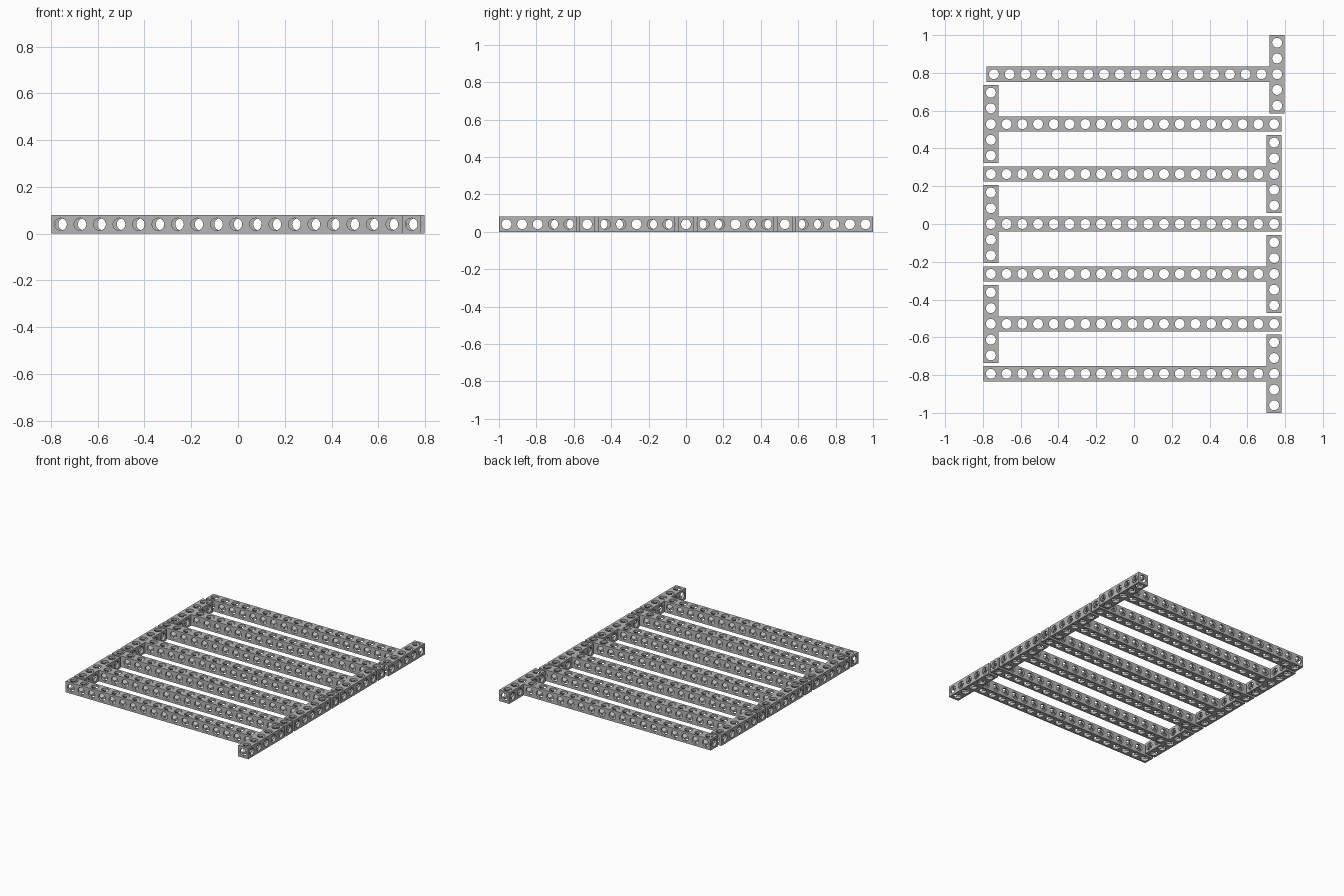
import bpy, bmesh, math
from mathutils import Matrix, Vector

if "Cube" in bpy.data.objects:
    bpy.data.objects.remove(bpy.data.objects["Cube"])

P = 0.0833      # hole pitch
W = 0.0805      # beam thickness
R = 0.0262      # hole radius
STEM = 18       # holes in the stem beyond the cross bar
BAR_L = 4 * P + W
HALF_X = 0.798
STEP = (2.0 - BAR_L) / 6

grey = bpy.data.materials.new("mid grey")
grey.diffuse_color = (0.47, 0.47, 0.47, 1)
grey.use_nodes = True
grey.node_tree.nodes["Principled BSDF"].inputs["Base Color"].default_value = grey.diffuse_color


def make_object(name, bm):
    me = bpy.data.meshes.new(name)
    bm.to_mesh(me)
    bm.free()
    ob = bpy.data.objects.new(name, me)
    bpy.context.collection.objects.link(ob)
    return ob


def cutter(name, axis, holes):
    """Joined cylinders along one axis; holes = [(centre, length)]."""
    bm = bmesh.new()
    rot = Vector((0, 0, 1)).rotation_difference(Vector(axis)).to_matrix().to_4x4()
    for centre, length in holes:
        bmesh.ops.create_cone(bm, cap_ends=True, segments=24, radius1=R, radius2=R,
                              depth=length, matrix=Matrix.Translation(centre) @ rot)
    ob = make_object(name, bm)
    ob.hide_render = True
    return ob


# T-shaped outline: cross bar along y at the origin, stem running towards -x
h, b, far = W / 2, BAR_L / 2, -STEM * P - W / 2
outline = [(h, -b), (h, b), (-h, b), (-h, h), (far, h), (far, -h), (-h, -h), (-h, -b)]
bm = bmesh.new()
face = bm.faces.new([bm.verts.new((x, y, -h)) for x, y in outline])
top = bmesh.ops.extrude_face_region(bm, geom=[face])["geom"]
bmesh.ops.translate(bm, vec=(0, 0, W), verts=[v for v in top if isinstance(v, bmesh.types.BMVert)])
bmesh.ops.recalc_face_normals(bm, faces=bm.faces)
tee = make_object("tee_beam", bm)
tee.data.materials.append(grey)

# Round holes through every node, plus bores along the bar and the stem
stem_nodes = [(-i * P, 0, 0) for i in range(1, STEM + 1)]
bar_nodes = [(0, i * P, 0) for i in range(-2, 3)]
short = W * 1.5
cutters = [
    cutter("vertical_holes", (0, 0, 1), [(c, short) for c in stem_nodes + bar_nodes]),
    cutter("cross_holes", (0, 1, 0),
           [(c, short) for c in stem_nodes] + [((0, 0, 0), BAR_L + 0.1)]),
    cutter("long_holes", (1, 0, 0),
           [(c, short) for c in bar_nodes if c[1]] + [((-STEM * P / 2, 0, 0), STEM * P + W + 0.1)]),
]
for c in cutters:
    mod = tee.modifiers.new(c.name, 'BOOLEAN')
    mod.operation, mod.solver, mod.object = 'DIFFERENCE', 'EXACT', c

# Bake the cut shape once so that all beams share it
bpy.context.view_layer.update()
deps = bpy.context.evaluated_depsgraph_get()
shape = bpy.data.meshes.new_from_object(tee.evaluated_get(deps))
tee.modifiers.clear()
tee.data = shape
shape.materials.clear()
shape.materials.append(grey)
for c in cutters:
    bpy.data.objects.remove(c)
bpy.context.view_layer.objects.active = tee
tee.select_set(True)
bpy.ops.object.shade_smooth_by_angle(angle=math.radians(30))

# Seven interlocking beams, alternating direction; the rearmost is shifted right
for i in range(7):
    ob = tee if i == 0 else bpy.data.objects.new("tee_beam_%d" % (i + 1), tee.data)
    if i:
        bpy.context.collection.objects.link(ob)
    y = 3 * STEP - i * STEP
    if i % 2:
        ob.location = (-HALF_X + h, y, h)
        ob.rotation_euler.z = math.pi
    else:
        ob.location = (HALF_X - h - (0.016 if i else 0), y, h)
